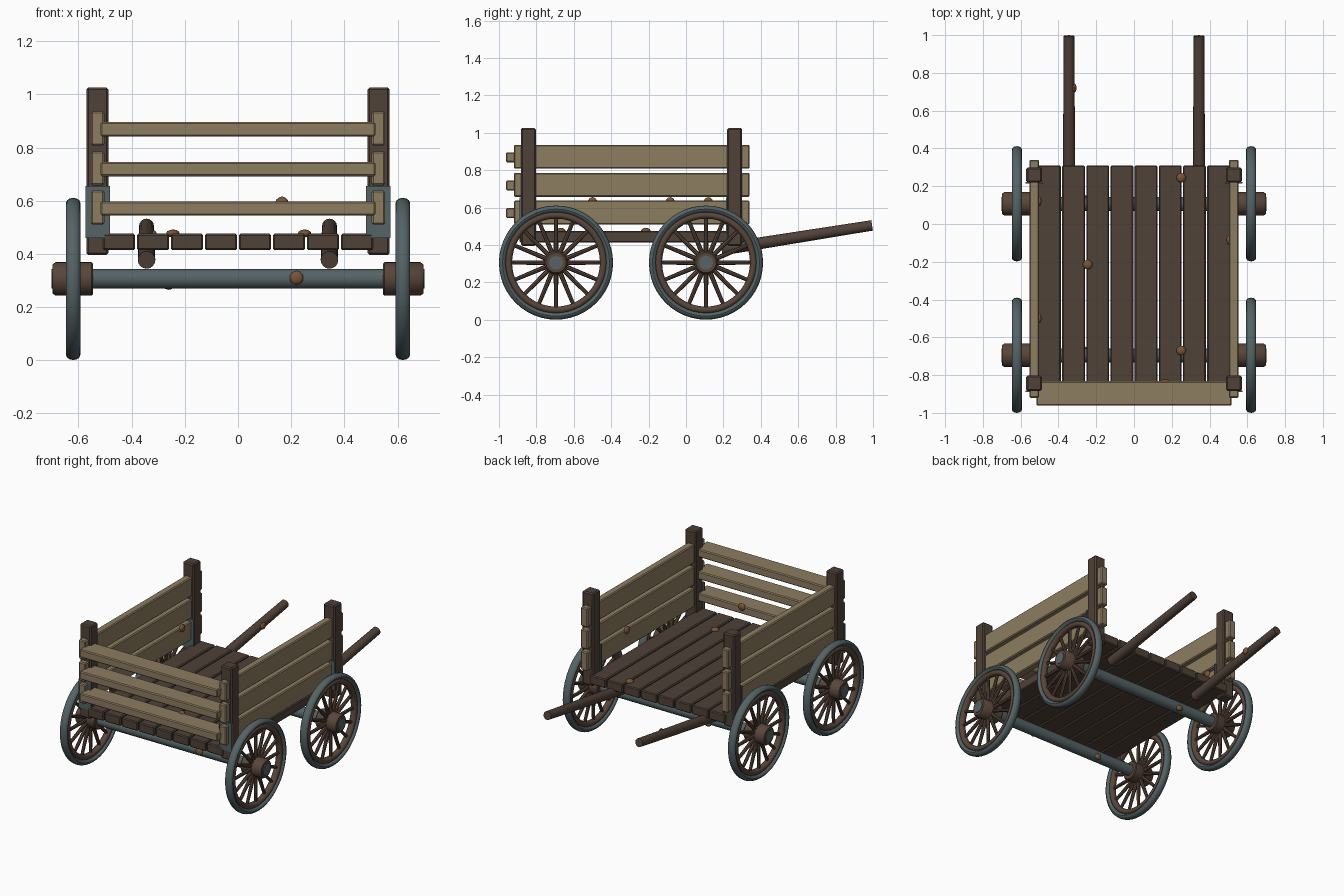
import bpy, bmesh, math
from mathutils import Vector, Matrix

if "Cube" in bpy.data.objects:
    bpy.data.objects.remove(bpy.data.objects["Cube"])


def material(name, rgb):
    m = bpy.data.materials.new(name)
    m.diffuse_color = (*rgb, 1)
    m.use_nodes = True
    m.node_tree.nodes["Principled BSDF"].inputs["Base Color"].default_value = m.diffuse_color
    return m


DARK = material("dark brown wood", (0.080, 0.054, 0.040))
TAN = material("weathered tan wood", (0.270, 0.205, 0.120))
STEEL = material("blue grey iron", (0.090, 0.125, 0.130))
SPOKE = material("wheel brown wood", (0.098, 0.060, 0.042))
KNOT = material("orange brown knot", (0.190, 0.088, 0.040))


def finish(bm, name, mat, smooth=False):
    bmesh.ops.recalc_face_normals(bm, faces=bm.faces)
    me = bpy.data.meshes.new(name)
    bm.to_mesh(me)
    bm.free()
    me.materials.append(mat)
    ob = bpy.data.objects.new(name, me)
    bpy.context.collection.objects.link(ob)
    if smooth:
        bpy.ops.object.select_all(action='DESELECT')
        ob.select_set(True)
        bpy.context.view_layer.objects.active = ob
        bpy.ops.object.shade_smooth_by_angle(angle=math.radians(40))
    return ob


def box(name, centre, size, mat, bevel=0.006):
    bm = bmesh.new()
    bmesh.ops.create_cube(bm, size=1, matrix=Matrix.Translation(centre) @ Matrix.Diagonal((*size, 1)))
    if bevel:
        bmesh.ops.bevel(bm, geom=bm.edges[:], offset=bevel, segments=1, affect='EDGES')
    return finish(bm, name, mat)


def add_rod(bm, a, b, r1, r2, sides):
    a, b = Vector(a), Vector(b)
    d = b - a
    mx = Matrix.Translation((a + b) / 2) @ d.to_track_quat('Z', 'Y').to_matrix().to_4x4()
    bmesh.ops.create_cone(bm, cap_ends=True, segments=sides, radius1=r1, radius2=r2, depth=d.length, matrix=mx)


def rod(name, a, b, r1, r2, mat, sides=20):
    bm = bmesh.new()
    add_rod(bm, a, b, r1, r2, sides)
    return finish(bm, name, mat, True)


def lathe(name, profile, centre, mat, segs=48):
    """Spin a closed (axial, radius) profile around the x axis."""
    bm = bmesh.new()
    rings = []
    for i in range(segs):
        t = 2 * math.pi * i / segs
        rings.append([bm.verts.new((centre[0] + x, centre[1] + r * math.cos(t), centre[2] + r * math.sin(t)))
                      for x, r in profile])
    n = len(profile)
    for i in range(segs):
        p, q = rings[i], rings[(i + 1) % segs]
        for j in range(n):
            k = (j + 1) % n
            bm.faces.new((p[j], p[k], q[k], q[j]))
    return finish(bm, name, mat, True)


def oval(radius, axial, radial, n=12):
    return [(axial * math.cos(2 * math.pi * i / n), radius + radial * math.sin(2 * math.pi * i / n))
            for i in range(n)]


def knot(name, centre, size):
    bm = bmesh.new()
    bmesh.ops.create_icosphere(bm, subdivisions=2, radius=1,
                               matrix=Matrix.Translation(centre) @ Matrix.Diagonal((*size, 1)))
    return finish(bm, name, KNOT, True)


AXLE_Z = 0.306
AXLES = {"front": -0.695, "back": 0.107}
SIDES = {"left": -1, "right": 1}

# Wheels and axles
for end, y in AXLES.items():
    rod(end + "_axle", (-0.702, y, AXLE_Z), (0.702, y, AXLE_Z), 0.037, 0.037, STEEL)
    for side, s in SIDES.items():
        tag = end + "_" + side
        c = (0.62 * s, y, AXLE_Z)
        lathe(tag + "_tyre", oval(0.286, 0.027, 0.019), c, STEEL)
        lathe(tag + "_rim", oval(0.254, 0.022, 0.019), c, SPOKE)
        hub = [(-0.074, 0.03), (-0.074, 0.058), (-0.069, 0.063), (0.066, 0.063), (0.078, 0.054), (0.078, 0.03)]
        lathe(tag + "_hub", [(x * s, r) for x, r in hub], c, SPOKE, 24)
        bm = bmesh.new()
        for i in range(16):
            t = math.pi * i / 8
            d = Vector((0, math.cos(t), math.sin(t)))
            add_rod(bm, Vector(c) + d * 0.05, Vector(c) + d * 0.25, 0.013, 0.010, 8)
        finish(bm, tag + "_spokes", SPOKE, True)

# Floor planks
for i in range(8):
    box("floor_plank", ((i - 3.5) * 0.128, -0.29, 0.445), (0.121, 1.2, 0.062), DARK)

# Corner posts with iron plates on their front faces
for side, s in SIDES.items():
    for y in (-0.843, 0.26):
        box(side + "_post", (0.529 * s, y, 0.711), (0.083, 0.08, 0.63), DARK, 0.008)
        box(side + "_post_plate", (0.528 * s, y - 0.042, 0.557), (0.092, 0.009, 0.195), STEEL, 0)

# Side boards and front slats
for z in (0.872, 0.722, 0.574):
    for side, s in SIDES.items():
        box(side + "_side_board", (0.528 * s, -0.29, z), (0.050, 1.26, 0.128), TAN)
    box("front_slat", (0, -0.897, z - 0.003), (1.034, 0.13, 0.054), TAN)

# Pulling shafts
for side, s in SIDES.items():
    rod(side + "_shaft", (0.344 * s, 0.19, 0.377), (0.344 * s, 0.995, 0.505), 0.033, 0.028, DARK, 16)

# Wood knots and studs
for x, y in ((0.25, 0.245), (0.25, -0.67), (-0.245, -0.215)):
    knot("floor_knot", (x, y, 0.477), (0.026, 0.026, 0.015))
for x, y in ((-0.503, -0.5), (0.503, -0.085), (-0.503, 0.12)):
    knot("side_board_knot", (x, y, 0.63), (0.014, 0.026, 0.026))
knot("front_slat_knot", (0.165, -0.836, 0.59), (0.026, 0.014, 0.026))
knot("axle_knot", (0.22, -0.730, 0.31), (0.027, 0.014, 0.027))
knot("axle_knot", (-0.26, -0.665, 0.285), (0.025, 0.016, 0.02))
knot("axle_knot", (-0.26, 0.137, 0.285), (0.025, 0.016, 0.02))
knot("shaft_knot", (-0.316, 0.72, 0.465), (0.012, 0.025, 0.024))
